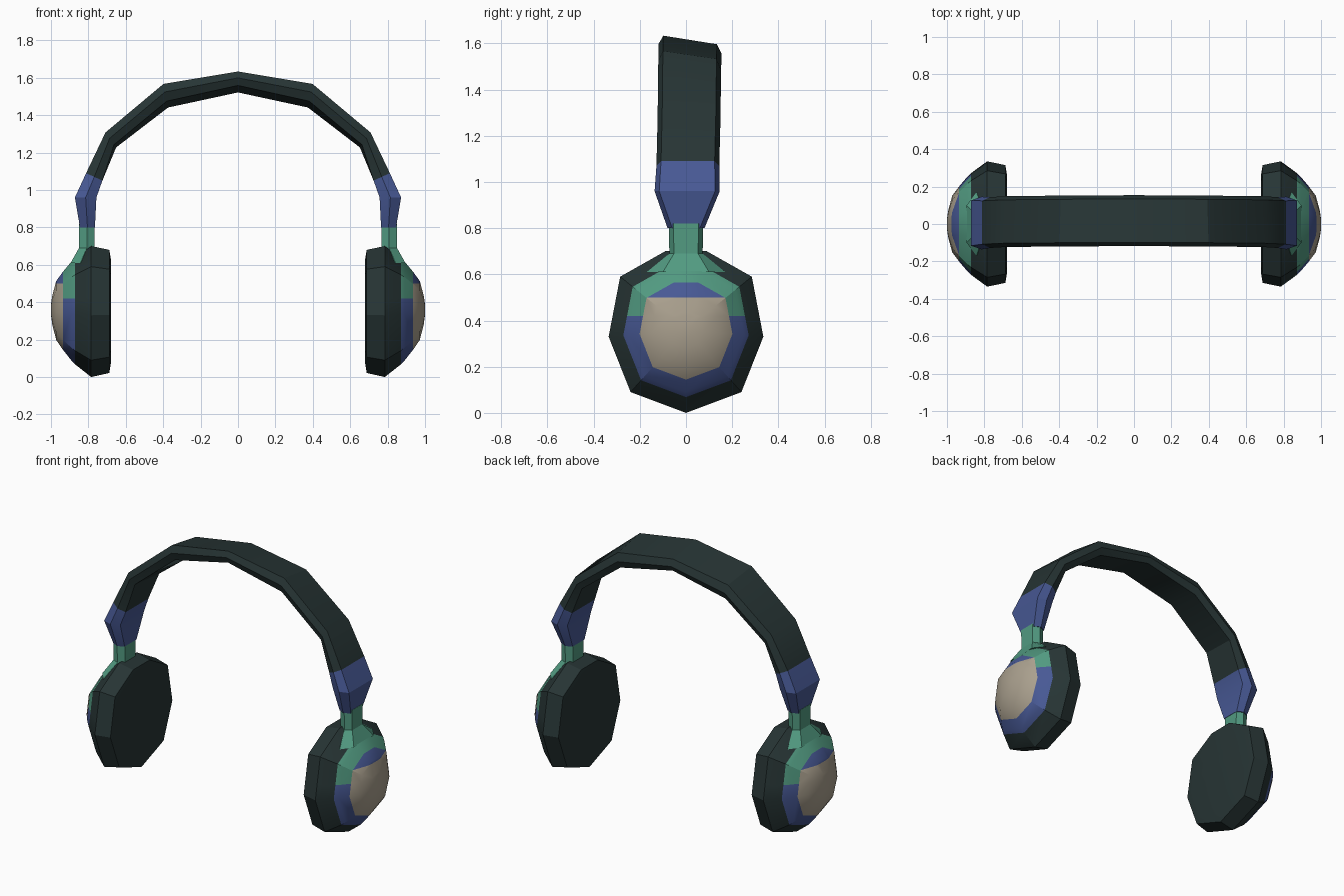
import bpy, bmesh
from mathutils import Vector

cube = bpy.data.objects.get("Cube")
if cube:
    bpy.data.objects.remove(cube, do_unlink=True)


def material(name, rgb):
    m = bpy.data.materials.new(name)
    m.use_nodes = True
    m.diffuse_color = (*rgb, 1)
    m.node_tree.nodes["Principled BSDF"].inputs["Base Color"].default_value = (*rgb, 1)
    return m


DARK, BLUE, GREEN, BEIGE = range(4)
MATERIALS = [
    material("charcoal", (.020, .035, .035)),
    material("slate_blue", (.064, .100, .300)),
    material("sea_green", (.084, .325, .220)),
    material("warm_beige", (.400, .350, .270)),
]


def loft(name, rings, rule, cuts=()):
    """Skin a list of equal rings, cap both ends, cut level seams, colour by rule."""
    bm = bmesh.new()
    rows = [[bm.verts.new(p) for p in ring] for ring in rings]
    n = len(rows[0])
    for a, b in zip(rows, rows[1:]):
        for i in range(n):
            j = (i + 1) % n
            bm.faces.new((a[i], a[j], b[j], b[i]))
    bm.faces.new(rows[0])
    bm.faces.new(rows[-1])
    for z in cuts:
        bmesh.ops.bisect_plane(bm, geom=bm.verts[:] + bm.edges[:] + bm.faces[:],
                               plane_co=(0, 0, z), plane_no=(0, 0, 1))
    bmesh.ops.recalc_face_normals(bm, faces=bm.faces[:])
    for f in bm.faces:
        f.material_index = rule(f.calc_center_median())
    mesh = bpy.data.meshes.new(name)
    bm.to_mesh(mesh)
    bm.free()
    for m in MATERIALS:
        mesh.materials.append(m)
    ob = bpy.data.objects.new(name, mesh)
    bpy.context.collection.objects.link(ob)
    bpy.ops.object.select_all(action='DESELECT')
    ob.select_set(True)
    bpy.context.view_layer.objects.active = ob
    bpy.ops.object.shade_smooth_by_angle(angle=.5)
    return ob


def strap_ring(outer, inner, mid_y, half, tilt=0, side=1, bevel=.02):
    """Six-sided cross-section with ridged edges, leaning along its own normal."""
    o = Vector((outer[0] * side, 0, outer[1]))
    i = Vector((inner[0] * side, 0, inner[1]))
    normal = (o - i).normalized()
    section = [(o, -half + bevel), (o, half - bevel), ((o + i) / 2, half),
               (i, half - bevel), (i, -half + bevel), ((o + i) / 2, -half)]
    return [p - normal * tilt * y + Vector((0, y + mid_y, 0)) for p, y in section]


# Headband with a flared clamp at each end: outer, inner, middle y, half width, tilt
half_band = [
    ((.845, .80), (.765, .80), 0, .08, 0),
    ((.872, .96), (.757, .96), .005, .141, 0),
    ((.812, 1.09), (.725, 1.05), .008, .136, 0),
    ((.703, 1.30), (.657, 1.235), .013, .136, .08),
    ((.395, 1.55), (.377, 1.458), .016, .136, .15),
]
crown = ((0, 1.615), (0, 1.54), .018, .136, .16)
rings = [strap_ring(*s, side=-1) for s in half_band]
rings.append(strap_ring(*crown))
rings += [strap_ring(*s) for s in reversed(half_band)]
loft("headband", rings, lambda c: BLUE if c.z < 1.08 else DARK)

# Ear cup outline in y and z, and its depth profile as x and scale
CENTRE_Z = .36
right_half = [(.24, .09), (.335, .33), (.285, .59), (.09, .70)]
outline = [(0, 0)] + right_half + [(-y, z) for y, z in reversed(right_half)]
profile = [(.68, .80), (.688, .94), (.785, 1), (.872, .81), (.892, .75),
           (.935, .60), (.972, .45), (.993, .22), (1.0, .08)]


def cup_colour(c):
    x = abs(c.x)
    if x < .872:
        return DARK
    if x < .935:
        return GREEN if c.z > .42 else BLUE
    return BLUE if c.z > .50 else BEIGE


for side, label in ((1, "left"), (-1, "right")):
    cup = [[(side * x, y * s, CENTRE_Z + (z - CENTRE_Z) * s) for y, z in outline]
           for x, s in profile]
    loft(label + "_ear_cup", cup, cup_colour, cuts=(.42, .50))

    # Yoke stem, spreading onto the cup
    stem = [strap_ring((.85, .82), (.767, .82), 0, .075, side=side),
            strap_ring((.85, .69), (.767, .69), 0, .072, side=side),
            strap_ring((.895, .61), (.79, .61), 0, .17, side=side, bevel=.07)]
    loft(label + "_yoke_stem", stem, lambda c: GREEN)
